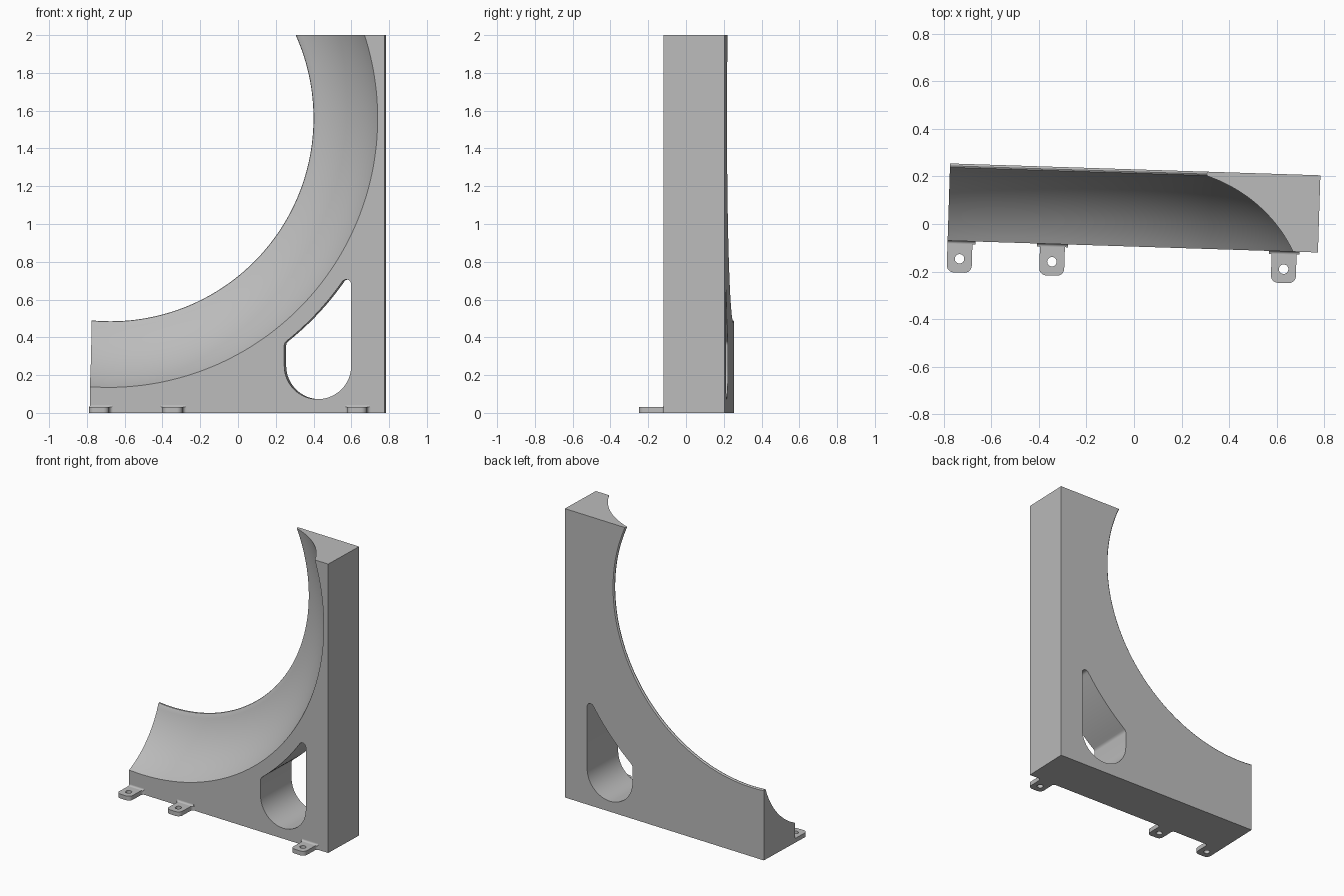
import bpy, bmesh
from math import sin, cos, pi, atan2, sqrt, radians, hypot
from mathutils import Matrix, Vector

if "Cube" in bpy.data.objects:
    bpy.data.objects.remove(bpy.data.objects["Cube"])

grey = bpy.data.materials.new("plain grey")
grey.use_nodes = True
grey.diffuse_color = (0.5, 0.5, 0.5, 1)
grey.node_tree.nodes["Principled BSDF"].inputs["Base Color"].default_value = (0.5, 0.5, 0.5, 1)

HALF, DEPTH, TOP = 0.78, 0.325, 2.0
FRONT = -DEPTH / 2
CX, CZ = -0.68, 1.56                 # axis of the bowl
PLACE = Matrix.Translation((0, 0.0675, 0)) @ Matrix.Rotation(-0.032, 4, 'Z')


def arc(cx, cy, r, a, b, n=8):
    """Points on an arc, angles in degrees."""
    return [(cx + r * cos(radians(a + (b - a) * i / n)),
             cy + r * sin(radians(a + (b - a) * i / n))) for i in range(n + 1)]


def finish(name, bm):
    bmesh.ops.remove_doubles(bm, verts=bm.verts, dist=1e-6)
    bmesh.ops.recalc_face_normals(bm, faces=bm.faces)
    mesh = bpy.data.meshes.new(name)
    bm.to_mesh(mesh)
    bm.free()
    mesh.materials.append(grey)
    ob = bpy.data.objects.new(name, mesh)
    bpy.context.collection.objects.link(ob)
    return ob


def prism(name, outline, to3d, sweep):
    """Closed outline placed by to3d and swept along a vector."""
    bm = bmesh.new()
    face = bm.faces.new([bm.verts.new(to3d(u, v)) for u, v in outline])
    ext = bmesh.ops.extrude_face_region(bm, geom=[face], use_keep_orig=True)
    moved = [g for g in ext["geom"] if isinstance(g, bmesh.types.BMVert)]
    bmesh.ops.translate(bm, verts=moved, vec=Vector(sweep))
    return finish(name, bm)


def lathe(name, profile, segments):
    """Solid of revolution about the bowl axis, profile in (y, radius)."""
    bm = bmesh.new()
    rings = [[bm.verts.new((CX + r * cos(2 * pi * i / segments), y,
                            CZ + r * sin(2 * pi * i / segments)))
              for i in range(segments)] for y, r in profile]
    for a, b in zip(rings, rings[1:]):
        for i in range(segments):
            j = (i + 1) % segments
            bm.faces.new((a[i], a[j], b[j], b[i]))
    bm.faces.new(rings[0])
    bm.faces.new(rings[-1])
    return finish(name, bm)


def activate(ob):
    bpy.ops.object.select_all(action='DESELECT')
    ob.select_set(True)
    bpy.context.view_layer.objects.active = ob


def cut(ob, cutter):
    activate(ob)
    mod = ob.modifiers.new("cut", 'BOOLEAN')
    mod.operation, mod.solver, mod.object = 'DIFFERENCE', 'EXACT', cutter
    bpy.ops.object.modifier_apply(modifier=mod.name)
    bpy.data.objects.remove(cutter)


def place(ob):
    activate(ob)
    bpy.ops.object.shade_smooth_by_angle(angle=radians(30))
    ob.matrix_world = PLACE


# Main block
body = prism("support_body", [(-HALF, 0), (HALF, 0), (HALF, TOP), (-HALF, TOP)],
             lambda u, v: (u, FRONT, v), (0, DEPTH, 0))

# Concave bowl with a narrow rounded rim at the back
y0, r0, y1, r1, R = FRONT, 1.425, FRONT + 0.305, 1.083, 0.6
chord = hypot(y1 - y0, r1 - r0)
ny, nr = (r0 - r1) / chord, (y1 - y0) / chord
drop = sqrt(R * R - chord * chord / 4)
ac, rc = (y0 + y1) / 2 - ny * drop, (r0 + r1) / 2 - nr * drop
start = atan2(r0 - rc, y0 - ac) * 180 / pi
end = atan2(r1 - rc, y1 - ac) * 180 / pi
back = -FRONT
profile = [(FRONT - 0.1, r0)] + arc(ac, rc, R, start, end, 20)
profile += [(back - 0.016, 1.077), (back - 0.01, 1.075), (back - 0.004, 1.077),
            (back, 1.082), (back + 0.1, 1.082)]
cut(body, lathe("bowl_cutter", profile, 240))

# Window: round bottom, straight sides, sloping edge concentric with the bowl
left, right, edge = 0.25, 0.605, 1.51


def tangent_corner(x, r):
    """Centre and slope-side angle of a fillet touching the sloping edge."""
    z = CZ - sqrt((edge + r) ** 2 - (x - CX) ** 2)
    return z, atan2(CZ - z, CX - x) * 180 / pi


mid, rad = (left + right) / 2, (right - left) / 2
za, aa = tangent_corner(left + 0.03, 0.03)
zb, ab = tangent_corner(right - 0.026, 0.026)
window = arc(mid, 0.25, rad, 0, -180, 32)
window += arc(left + 0.03, za, 0.03, 180, aa)
window += arc(CX, CZ, edge, aa - 180, ab - 180, 24)[1:-1]
window += arc(right - 0.026, zb, 0.026, ab, 0, 12)
cut(body, prism("window_cutter", window, lambda u, v: (u, FRONT - 0.1, v), (0, DEPTH + 0.2, 0)))
place(body)

# Mounting tabs with rounded corners, flared roots and a screw hole
W, L, T, C, F = 0.0525, 0.133, 0.03, 0.03, 0.018
for label, x, flush in (("left_end", -0.7275, True), ("middle", -0.338, False), ("right_end", 0.638, False)):
    tip = FRONT - L
    outline = [(x - W, FRONT)] if flush else arc(x - W - F, FRONT - F, F, 90, 0)
    outline += arc(x - W + C, tip + C, C, 180, 270)
    outline += arc(x + W - C, tip + C, C, 270, 360)
    outline += arc(x + W + F, FRONT - F, F, 180, 90)
    tab = prism(label + "_tab", outline, lambda u, v: (u, v, 0), (0, 0, T))
    hole = arc(x, FRONT - 0.075, 0.02, 0, 345, 23)
    cut(tab, prism("hole_cutter", hole, lambda u, v: (u, v, -0.1), (0, 0, 0.3)))
    place(tab)
    # Fillet where the tab top meets the block
    f = 0.012
    fillet = [(FRONT, T)] + arc(FRONT - f, T + f, f, 270, 360)
    x0 = x - W - (0 if flush else f)
    place(prism(label + "_tab_fillet", fillet, lambda u, v: (x0, u, v),
                (x + W + f - x0, 0, 0)))
